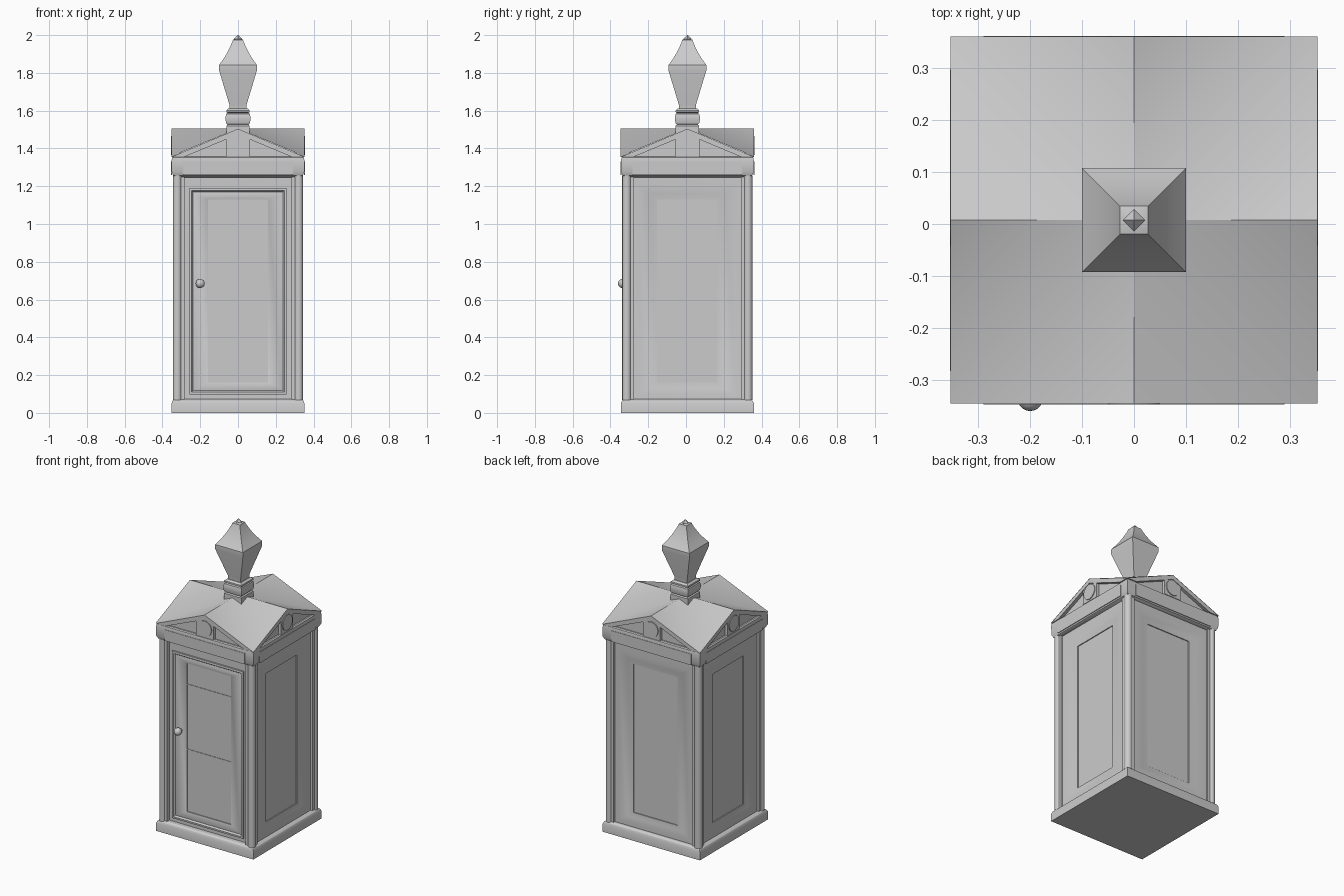
import bpy, bmesh
from math import pi, radians
from mathutils import Matrix, Vector

cube = bpy.data.objects.get("Cube")
if cube:
    bpy.data.objects.remove(cube, do_unlink=True)

SHIFT = Vector((0, 0.0075, 0))
GREY = (0.6, 0.6, 0.6, 1)
paint = bpy.data.materials.new("plain_grey")
paint.use_nodes = True
paint.diffuse_color = GREY
paint.node_tree.nodes["Principled BSDF"].inputs["Base Color"].default_value = GREY


def finish(name, bm, angle=30, turns=1, spin=0):
    """Turn a bmesh into one object, or into copies turned about the centre."""
    mesh = bpy.data.meshes.new(name)
    bm.to_mesh(mesh)
    bm.free()
    mesh.materials.append(paint)
    for k in range(turns):
        obj = bpy.data.objects.new(name if turns == 1 else f"{name}_{k + 1}", mesh)
        obj.location = SHIFT
        obj.rotation_euler.z = spin + k * pi / 2
        bpy.context.collection.objects.link(obj)
        if k == 0:
            bpy.ops.object.select_all(action='DESELECT')
            obj.select_set(True)
            bpy.context.view_layer.objects.active = obj
            bpy.ops.object.shade_smooth_by_angle(angle=radians(angle))


def square_loft(name, profile, angle=30, spin=0):
    """Square section stacked along z from (half width, height) pairs."""
    bm = bmesh.new()
    rings = [[bm.verts.new((sx * r, sy * r, z))
              for sx, sy in ((-1, -1), (1, -1), (1, 1), (-1, 1))] for r, z in profile]
    for a, b in zip(rings, rings[1:]):
        for i in range(4):
            j = (i + 1) % 4
            bm.faces.new((a[i], a[j], b[j], b[i]))
    bm.faces.new(rings[0][::-1])
    bm.faces.new(rings[-1])
    finish(name, bm, angle, 1, spin)


def prism(name, points, front, back, turns=4):
    """Extrude an x-z outline along y."""
    bm = bmesh.new()
    face = bm.faces.new([bm.verts.new((x, front, z)) for x, z in points])
    new = bmesh.ops.extrude_face_region(bm, geom=[face])["geom"]
    moved = [v for v in new if isinstance(v, bmesh.types.BMVert)]
    bmesh.ops.translate(bm, verts=moved, vec=(0, back - front, 0))
    bmesh.ops.recalc_face_normals(bm, faces=bm.faces)
    finish(name, bm, 30, turns)


def rect(x0, x1, z0, z1):
    return [(x0, z0), (x1, z0), (x1, z1), (x0, z1)]


def panel(name, steps, turn):
    """Nested rectangular mouldings from (half width, bottom, top, depth)."""
    bm = bmesh.new()
    rings = [[bm.verts.new((x, -d, z)) for x, z in rect(-w, w, lo, hi)]
             for w, lo, hi, d in steps]
    for a, b in zip(rings, rings[1:]):
        for i in range(4):
            j = (i + 1) % 4
            bm.faces.new((a[i], a[j], b[j], b[i]))
    bm.faces.new(rings[-1])
    finish(name, bm, 40, 1, turn * pi / 2)


def cylinder(name, radius, depth, matrix, turns=1, sides=24):
    bm = bmesh.new()
    bmesh.ops.create_cone(bm, cap_ends=True, segments=sides, radius1=radius,
                          radius2=radius, depth=depth, matrix=matrix)
    finish(name, bm, 30, turns)


# Plinth and the rounded band under the roof
square_loft("plinth", [(.352, 0), (.352, .05), (.346, .064), (.335, .072), (.29, .074)])
square_loft("head_band", [(.29, 1.245), (.325, 1.247), (.342, 1.256), (.351, 1.275),
                          (.352, 1.335), (.349, 1.352), (.342, 1.357)])
prism("sign_plate", rect(-.29, .29, 1.26, 1.332), -.3545, -.35)

# Corner posts: a round bead between two flat strips
cylinder("corner_bead", .024, 1.19, Matrix.Translation((.321, -.321, .662)), 4, 16)
prism("post_strip_left", rect(.283, .318, .07, 1.25), -.335, -.29)
prism("post_strip_right", rect(-.318, -.283, .07, 1.25), -.335, -.29)

# Three glazed walls and the door
for k, wall in enumerate(("left_wall", "back_wall", "right_wall")):
    panel(wall, [(.3, .07, 1.25, .322), (.255, .1, 1.2, .322), (.2, .13, 1.16, .312),
                 (.16, .16, 1.13, .308), (.16, .16, 1.13, .302)], k + 1)
panel("door", [(.3, .07, 1.25, .312), (.258, .098, 1.19, .312), (.258, .098, 1.19, .322),
               (.245, .11, 1.177, .324), (.238, .118, 1.17, .314), (.225, .13, 1.157, .318),
               (.16, .16, 1.13, .308), (.16, .16, 1.13, .302)], 0)
for z in (.565, .99):
    prism("glazing_bar", rect(-.16, .16, z - .003, z + .003), -.305, -.3, 1)

# Door knob
bm = bmesh.new()
bmesh.ops.create_uvsphere(bm, u_segments=20, v_segments=12, radius=.024,
                          matrix=Matrix.Translation((-.2, -.3435, .685)))
finish("door_knob", bm, 60)
cylinder("knob_stem", .011, .04,
         Matrix.Translation((-.2, -.325, .685)) @ Matrix.Rotation(pi / 2, 4, 'X'), 1, 12)

# Cross-gabled roof: one quarter, folded along its valley
EDGE, LOW, HIGH = .353, 1.358, 1.505
bm = bmesh.new()
corner, side, centre, front = [bm.verts.new(p) for p in (
    (EDGE, -EDGE, LOW), (EDGE, 0, HIGH), (0, 0, HIGH), (0, -EDGE, HIGH))]
bm.faces.new((corner, side, centre))
bm.faces.new((corner, centre, front))
finish("roof_quarter", bm, 35, 4)

# Gable ends with raking trim, block and round boss
prism("gable_trim", [(-EDGE, LOW - .003), (-.285, LOW - .003), (0, 1.474), (.285, LOW - .003),
                     (EDGE, LOW - .003), (0, HIGH - .001)], -EDGE, -.31)
prism("gable_wall", [(-.31, 1.35), (.31, 1.35), (0, 1.485)], -.332, -.3)
prism("gable_block", [(-.063, 1.355), (.063, 1.355), (.063, 1.465), (0, 1.49), (-.063, 1.465)],
      -.349, -.31)
cylinder("gable_boss", .05, .03,
         Matrix.Translation((0, -.3395, 1.415)) @ Matrix.Rotation(pi / 2, 4, 'X'), 4)

# Finial: moulded neck, flared lantern, concave cap and pointed tip
square_loft("finial_neck", [(.062, 1.44), (.062, 1.52), (.055, 1.526), (.062, 1.533),
                            (.066, 1.55), (.066, 1.568), (.062, 1.583), (.055, 1.588),
                            (.062, 1.592), (.062, 1.602), (.05, 1.612)])
square_loft("finial_lantern", [(.045, 1.605), (.045, 1.63), (.1, 1.812), (.1, 1.842),
                               (.094, 1.85), (.075, 1.877), (.058, 1.905), (.042, 1.937),
                               (.03, 1.965), (.027, 1.975), (.014, 1.98)])
square_loft("finial_tip", [(.012, 1.972), (.015, 1.98), (.001, 2.0)], 30, pi / 4)
